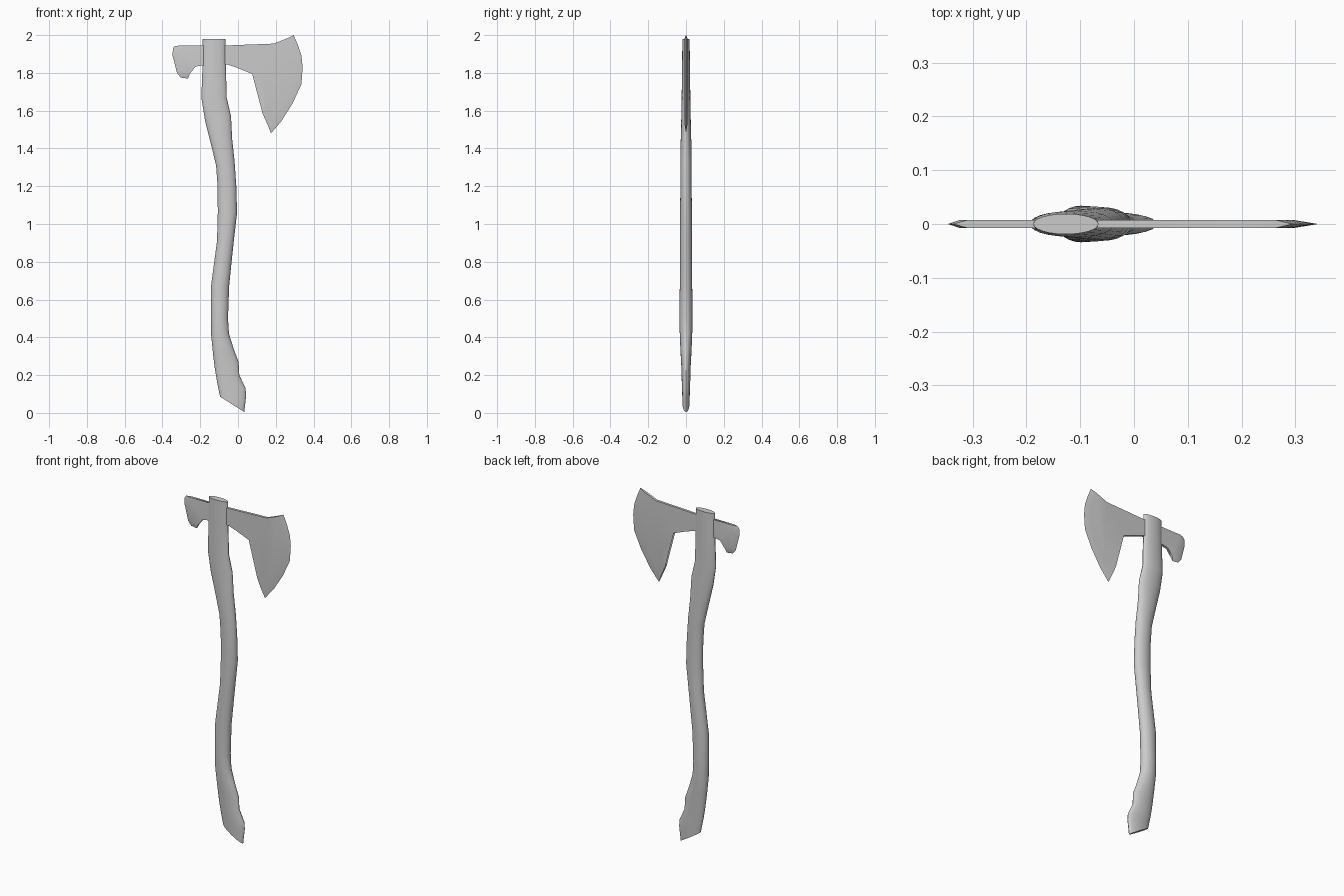
import bpy
import bmesh
from math import cos, sin, pi, radians

cube = bpy.data.objects.get("Cube")
if cube:
    bpy.data.objects.remove(cube, do_unlink=True)


def make_material(name, colour):
    mat = bpy.data.materials.new(name)
    mat.use_nodes = True
    mat.diffuse_color = colour
    mat.node_tree.nodes["Principled BSDF"].inputs["Base Color"].default_value = colour
    return mat


grey = make_material("plain grey", (0.6, 0.6, 0.6, 1))


def finish(name, bm, angle):
    bmesh.ops.recalc_face_normals(bm, faces=bm.faces[:])
    mesh = bpy.data.meshes.new(name)
    bm.to_mesh(mesh)
    bm.free()
    mesh.materials.append(grey)
    obj = bpy.data.objects.new(name, mesh)
    bpy.context.collection.objects.link(obj)
    bpy.ops.object.select_all(action="DESELECT")
    obj.select_set(True)
    bpy.context.view_layer.objects.active = obj
    bpy.ops.object.shade_smooth_by_angle(angle=radians(angle))
    return obj


def bridge(bm, a, b):
    n = len(a)
    for i in range(n):
        j = (i + 1) % n
        bm.faces.new((a[i], a[j], b[j], b[i]))


# Handle: oval sections as left x, left z, right x, right z, half depth
SECTIONS = [
    (-.187, 1.98, -.066, 1.98, .019), (-.188, 1.83, -.064, 1.83, .021),
    (-.194, 1.67, -.060, 1.67, .023), (-.175, 1.55, -.037, 1.57, .025),
    (-.145, 1.43, -.031, 1.45, .028), (-.116, 1.31, -.018, 1.33, .030),
    (-.108, 1.20, -.009, 1.20, .030), (-.107, 1.06, -.005, 1.06, .031),
    (-.111, 0.91, -.021, 0.92, .032), (-.127, 0.79, -.035, 0.79, .033),
    (-.143, 0.67, -.047, 0.67, .033), (-.143, 0.50, -.053, 0.50, .034),
    (-.142, 0.41, -.048, 0.42, .033), (-.132, 0.31, -.023, 0.34, .029),
    (-.122, 0.23, .003, 0.27, .025), (-.112, 0.17, .007, 0.20, .023),
    (-.102, 0.12, .040, 0.13, .021), (-.098, 0.10, .043, 0.09, .020),
    (-.094, 0.085, .033, 0.005, .018),
]
SIDES = 24
bm = bmesh.new()
rings = []
for xl, zl, xr, zr, depth in SECTIONS:
    ring = []
    for i in range(SIDES):
        a = 2 * pi * i / SIDES
        t = (1 + cos(a)) / 2
        ring.append(bm.verts.new((xl + (xr - xl) * t, depth * sin(a), zl + (zr - zl) * t)))
    rings.append(ring)
for upper, lower in zip(rings, rings[1:]):
    bridge(bm, upper, lower)
bm.faces.new(rings[0])
bm.faces.new(rings[-1])
finish("handle", bm, 35)

# Axe head: plain outline points are x, z; ground edges add the inset x, z
HEAD = [
    (-.19, 1.94), (-.06, 1.945), (.06, 1.95), (.19, 1.955), (.265, 1.985),
    (.295, 2.0, .265, 1.985), (.318, 1.945, .282, 1.94), (.336, 1.89, .294, 1.89),
    (.342, 1.83, .299, 1.83), (.336, 1.74, .291, 1.755), (.29, 1.64, .253, 1.665),
    (.23, 1.545, .204, 1.59), (.175, 1.48, .157, 1.525),
    (.157, 1.525), (.13, 1.585), (.141, 1.62), (.137, 1.69), (.115, 1.75),
    (.075, 1.795), (0, 1.825), (-.06, 1.845), (-.19, 1.84), (-.225, 1.833),
    (-.248, 1.82), (-.255, 1.795),
    (-.265, 1.77, -.268, 1.792), (-.303, 1.775, -.293, 1.795),
    (-.323, 1.80, -.305, 1.81), (-.346, 1.89, -.324, 1.89),
    (-.345, 1.93, -.325, 1.925), (-.335, 1.943, -.32, 1.935), (-.31, 1.944),
]
HALF = 0.007
bm = bmesh.new()
loops = [[], [], [], []]
for p in HEAD:
    x, z = p[:2]
    ix, iz = p[-2:]
    edge = HALF if len(p) == 2 else 0
    spots = ((ix, -HALF, iz), (x, -edge, z), (x, edge, z), (ix, HALF, iz))
    for loop, co in zip(loops, spots):
        loop.append(bm.verts.new(co))
for a, b in zip(loops, loops[1:]):
    bridge(bm, a, b)
cheeks = [bm.faces.new(loops[0]), bm.faces.new(loops[3])]
bmesh.ops.triangulate(bm, faces=cheeks)
bmesh.ops.remove_doubles(bm, verts=bm.verts[:], dist=1e-5)
bmesh.ops.dissolve_degenerate(bm, edges=bm.edges[:], dist=1e-5)
finish("axe_head", bm, 25)
